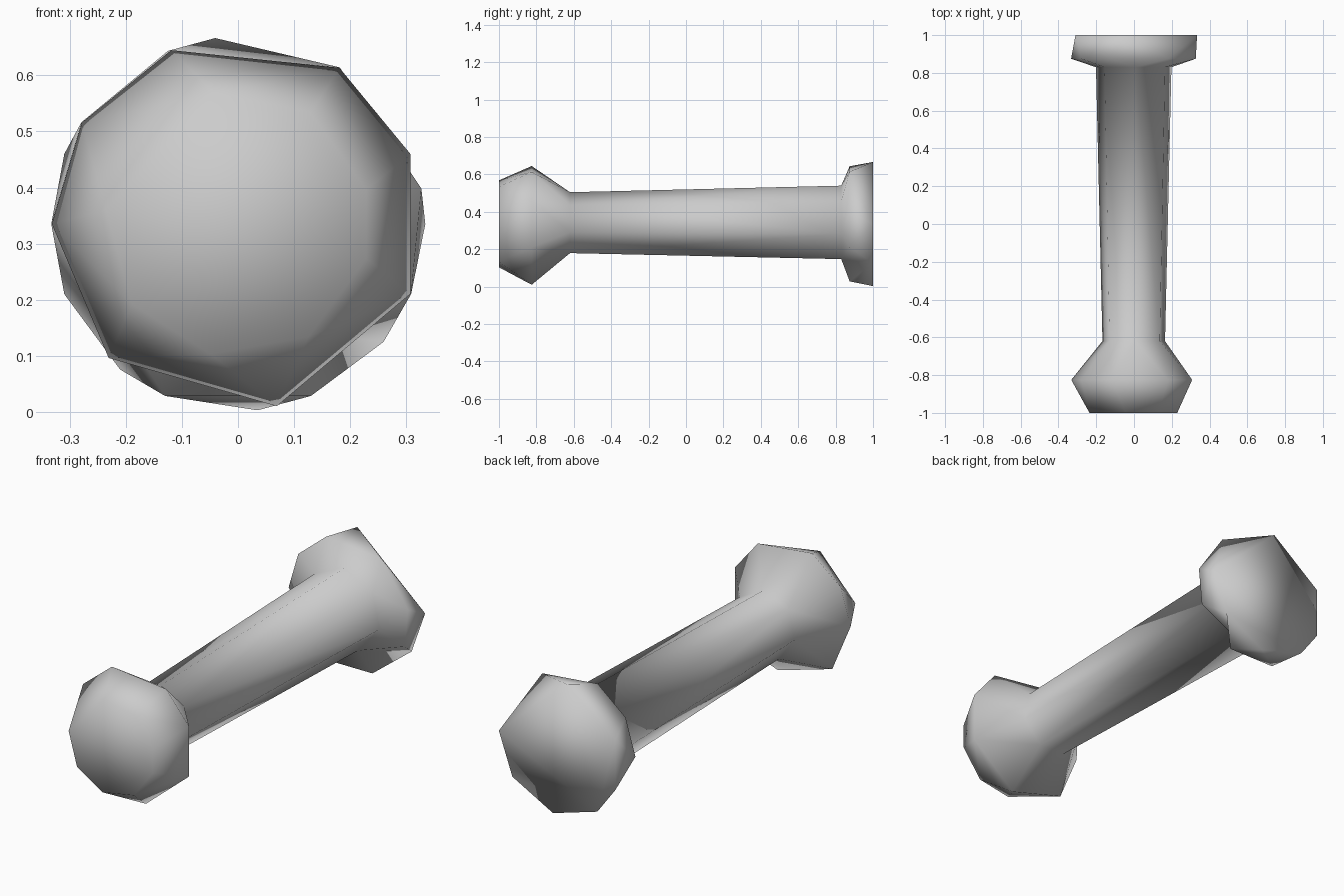
import bpy
import bmesh
from math import radians, cos, sin
from mathutils import Vector

cube = bpy.data.objects.get("Cube")
if cube:
    bpy.data.objects.remove(cube)

grey = bpy.data.materials.new("plain_grey")
grey.use_nodes = True
colour = (0.6, 0.6, 0.6, 1)
grey.diffuse_color = colour
grey.node_tree.nodes["Principled BSDF"].inputs["Base Color"].default_value = colour

CENTRE = 0.335

# Uneven corner angles of the chiselled rims, in degrees
TIP = (15, 57, 100, 174, 217, 258, 302, 345)
KNOB = (22, 57, 111, 147, 180, 226, 282, 338)
COLLAR = (11, 57, 112, 147, 180, 247, 293, 338)
BUTT = (0, 97, 158, 202, 231, 276, 321)
SHAFT = [88 + 360 * i / 7 for i in range(7)]


def ring(y, radius, angles):
    return [(radius * cos(radians(a)), y, CENTRE + radius * sin(radians(a)))
            for a in angles]


def add_hull(bm, rings, open_ends):
    """Skin convex rings, leaving the ends at the given y open."""
    verts = [bm.verts.new(p) for r in rings for p in r]
    made = bmesh.ops.convex_hull(bm, input=verts)["geom"]
    faces = [f for f in made if isinstance(f, bmesh.types.BMFace)]
    caps = [f for f in faces
            if any(all(abs(v.co.y - y) < 0.001 for v in f.verts) for y in open_ends)]
    bmesh.ops.delete(bm, geom=caps, context="FACES")


neck_front = ring(-0.62, 0.17, SHAFT)
neck_back = ring(0.83, 0.205, SHAFT)
collar = ring(0.875, 0.333, COLLAR)

bm = bmesh.new()
# Front knob
add_hull(bm, [ring(-1, 0.237, TIP), ring(-0.825, 0.332, KNOB), neck_front], [-0.62])
# Tapered shaft
add_hull(bm, [neck_front, neck_back], [-0.62, 0.83])
# Rear head with flat butt
add_hull(bm, [neck_back, collar, ring(1, 0.334, BUTT)], [0.83])

# Weld the parts so the shading flows across the necks
bmesh.ops.remove_doubles(bm, verts=bm.verts, dist=0.002)
bmesh.ops.recalc_face_normals(bm, faces=bm.faces)

# Notch in the lower side of the collar: turn its last rim edge inwards
middle = (Vector(collar[-1]) + Vector(collar[-2])) / 2
notch = [e for e in bm.edges
         if ((e.verts[0].co + e.verts[1].co) / 2 - middle).length < 0.002]
bmesh.ops.rotate_edges(bm, edges=notch)
for f in bm.faces:
    f.smooth = True

mesh = bpy.data.meshes.new("knobbed_bar")
bm.to_mesh(mesh)
bm.free()
mesh.materials.append(grey)
bpy.context.collection.objects.link(bpy.data.objects.new("knobbed_bar", mesh))
